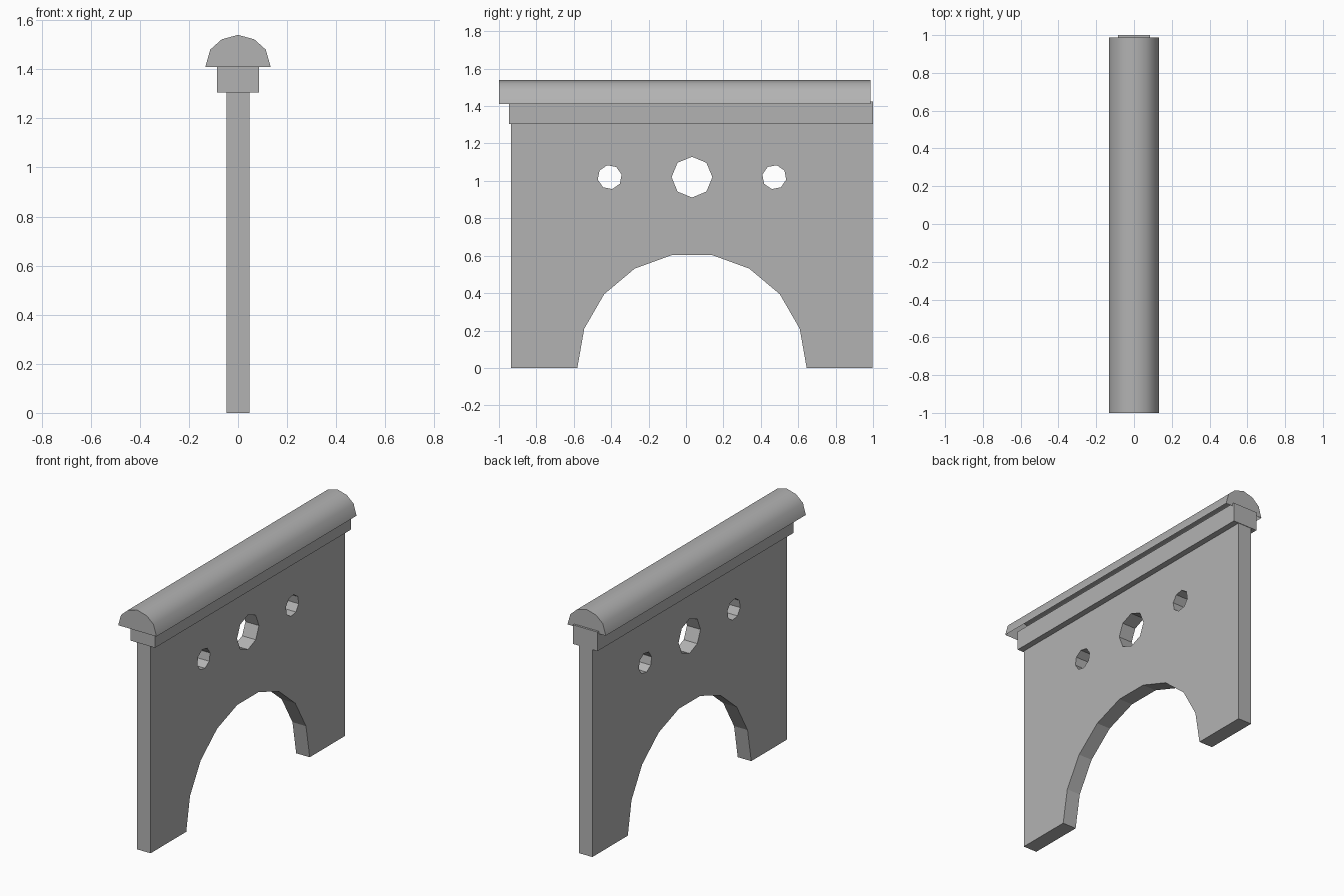
import bpy
import bmesh
from math import cos, sin, radians
from mathutils import Vector

cube = bpy.data.objects.get("Cube")
if cube:
    bpy.data.objects.remove(cube, do_unlink=True)

stone = bpy.data.materials.new("grey stone")
stone.use_nodes = True
stone.diffuse_color = (0.45, 0.45, 0.45, 1)
stone.node_tree.nodes["Principled BSDF"].inputs["Base Color"].default_value = (0.45, 0.45, 0.45, 1)


def finish(bm, name):
    bmesh.ops.recalc_face_normals(bm, faces=bm.faces[:])
    mesh = bpy.data.meshes.new(name)
    bm.to_mesh(mesh)
    bm.free()
    mesh.materials.append(stone)
    obj = bpy.data.objects.new(name, mesh)
    bpy.context.collection.objects.link(obj)
    return obj


def arc(cy, cz, r, start, step, count):
    angles = [radians(start + step * i) for i in range(count)]
    return [(cy + r * cos(a), cz + r * sin(a)) for a in angles]


def extrude(bm, faces, vector):
    new = bmesh.ops.extrude_face_region(bm, geom=faces)["geom"]
    verts = [v for v in new if isinstance(v, bmesh.types.BMVert)]
    bmesh.ops.translate(bm, vec=vector, verts=verts)


# Wall panel: outline with a round arch, plus three round openings
MID, HALF, BACK, FRONT = 0.032, 0.047, 0.997, -0.935
outline = [(FRONT, 0), (FRONT, 1.31), (BACK, 1.31), (BACK, 0)]
outline += arc(MID, 0, 0.613, 0, 20, 10)
loops = [outline, arc(MID, 1.02, 0.109, 0, 45, 8)]
loops += [arc(MID + s * 0.44, 1.02, 0.065, 90 - s * 12, 45, 8) for s in (-1, 1)]

bm = bmesh.new()
for loop in loops:
    verts = [bm.verts.new((-HALF, y, z)) for y, z in loop]
    for a, b in zip(verts, verts[1:] + verts[:1]):
        bm.edges.new((a, b))
bmesh.ops.triangle_fill(bm, use_beauty=True, edges=bm.edges[:], normal=Vector((1, 0, 0)))
extrude(bm, bm.faces[:], (2 * HALF, 0, 0))
finish(bm, "wall_panel")

# Square trim under the coping
bm = bmesh.new()
bmesh.ops.create_cube(bm, size=1)
bmesh.ops.scale(bm, vec=(0.17, 1.945, 0.12), verts=bm.verts[:])
bmesh.ops.translate(bm, vec=(0, 0.0275, 1.365), verts=bm.verts[:])
finish(bm, "trim_beam")

# Rounded coping, hollow underneath
half = [(0.133, 1.41), (0.113, 1.48), (0.066, 1.522)]
profile = half + [(0, 1.54)] + [(-x, z) for x, z in reversed(half)]
bm = bmesh.new()
end = bm.faces.new([bm.verts.new((x, -1, z)) for x, z in profile])
extrude(bm, [end], (0, 1.987, 0))
bm.normal_update()
bottom = [f for f in bm.faces if all(v.co.z < 1.42 for v in f.verts)]
bmesh.ops.recalc_face_normals(bm, faces=bm.faces[:])
bmesh.ops.delete(bm, geom=bottom, context='FACES_ONLY')
coping = finish(bm, "rounded_coping")
bpy.ops.object.select_all(action='DESELECT')
coping.select_set(True)
bpy.context.view_layer.objects.active = coping
bpy.ops.object.shade_smooth_by_angle(angle=radians(40))
